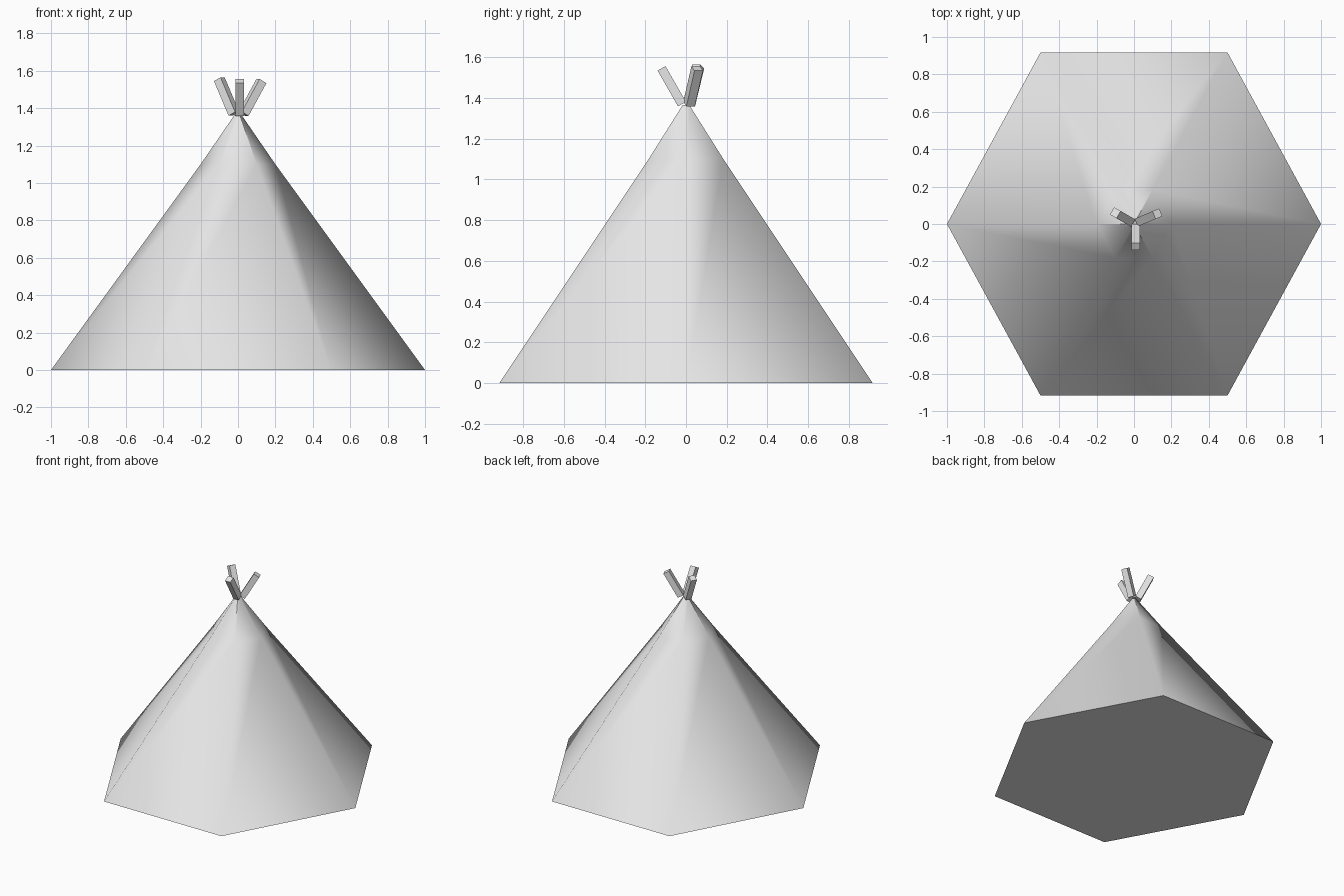
import bpy
import bmesh
from math import cos, sin, radians
from mathutils import Vector

cube = bpy.data.objects.get("Cube")
if cube:
    bpy.data.objects.remove(cube, do_unlink=True)

# One pale grey for cloth and poles
grey = bpy.data.materials.new("pale_grey")
grey.use_nodes = True
grey.diffuse_color = (0.8, 0.8, 0.8, 1)
grey.node_tree.nodes["Principled BSDF"].inputs["Base Color"].default_value = (0.8, 0.8, 0.8, 1)


def make_object(name, bm):
    bmesh.ops.recalc_face_normals(bm, faces=bm.faces)
    mesh = bpy.data.meshes.new(name)
    bm.to_mesh(mesh)
    bm.free()
    mesh.materials.append(grey)
    obj = bpy.data.objects.new(name, mesh)
    bpy.context.collection.objects.link(obj)
    return obj


# Tent cloth: stacked hexagons, slightly steeper near the tip
SIDES = 6
DEPTH = 0.917 / sin(radians(60))
bm = bmesh.new()
rings = []
for radius, z in [(1.0, 0.0), (0.2, 1.1), (0.018, 1.365)]:
    angles = [radians(60 * i) for i in range(SIDES)]
    rings.append([bm.verts.new((radius * cos(a), radius * DEPTH * sin(a), z)) for a in angles])
for low, high in zip(rings, rings[1:]):
    for i in range(SIDES):
        j = (i + 1) % SIDES
        bm.faces.new((low[i], low[j], high[j], high[i])).smooth = True
caps = [bm.faces.new(rings[0][::-1]), bm.faces.new(rings[-1])]

# Crisp base and tip rims, plus alternate creases below the tip
for cap in caps:
    for edge in cap.edges:
        edge.smooth = False
for i in (1, 3, 5):
    bm.edges.get((rings[1][i], rings[2][i])).smooth = False
make_object("tent_cloth", bm)


# Square poles fanning out of the tip
def pole(name, base, tip, width=0.045):
    base, tip = Vector(base), Vector(tip)
    axis = tip - base
    bm = bmesh.new()
    bmesh.ops.create_cube(bm, size=1)
    bmesh.ops.scale(bm, vec=(width, width, axis.length), verts=bm.verts)
    side = Vector((0, 0, 1)).cross(axis).normalized()
    for v in bm.verts:
        out = side.cross(axis).normalized()
        v.co = (base + tip) / 2 + side * v.co.x + out * v.co.y + axis.normalized() * v.co.z
    make_object(name, bm)


pole("right_pole", (-0.022, 0.015, 1.37), (-0.1, 0.06, 1.555))
pole("left_pole", (0.03, 0.015, 1.37), (0.125, 0.055, 1.545))
pole("front_pole", (0.01, -0.02, 1.37), (0.01, -0.12, 1.545))
